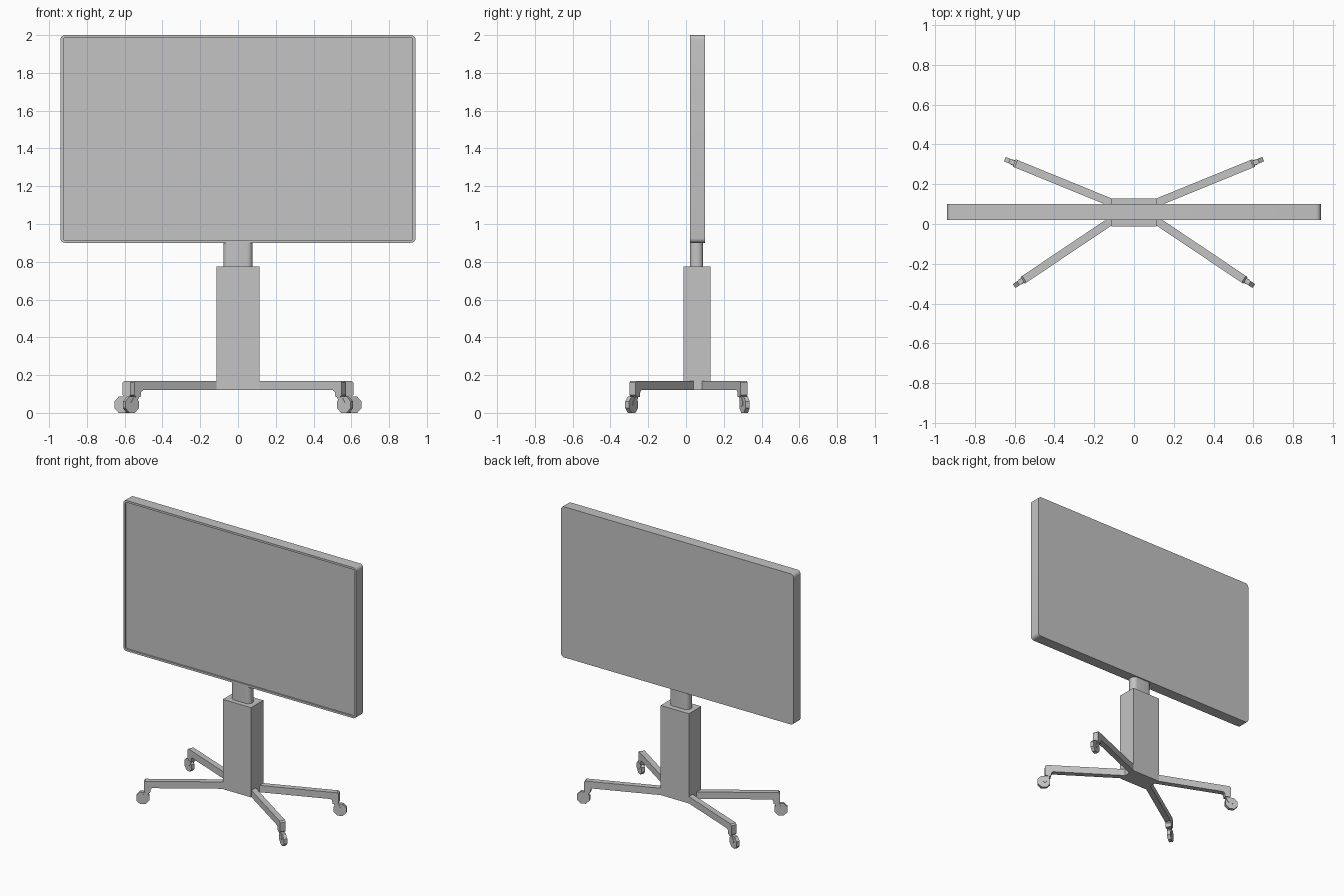
import bpy, bmesh, math
from mathutils import Matrix, Vector

if "Cube" in bpy.data.objects:
    bpy.data.objects.remove(bpy.data.objects["Cube"], do_unlink=True)

grey = bpy.data.materials.new("plain grey")
colour = (0.55, 0.55, 0.55, 1)
grey.diffuse_color = colour
grey.use_nodes = True
grey.node_tree.nodes["Principled BSDF"].inputs["Base Color"].default_value = colour


def finish(bm, name, matrix=None, smooth=False):
    """Turn a bmesh into a named grey object."""
    if matrix:
        bm.transform(matrix)
    bmesh.ops.recalc_face_normals(bm, faces=bm.faces)
    mesh = bpy.data.meshes.new(name)
    bm.to_mesh(mesh)
    bm.free()
    mesh.materials.append(grey)
    obj = bpy.data.objects.new(name, mesh)
    bpy.context.collection.objects.link(obj)
    if smooth:
        bpy.ops.object.select_all(action="DESELECT")
        obj.select_set(True)
        bpy.context.view_layer.objects.active = obj
        bpy.ops.object.shade_smooth_by_angle(angle=math.radians(35))
    return obj


def rounded_box(size, centre, axis=2, radius=0, segments=5):
    """Box with the edges parallel to one axis rounded."""
    bm = bmesh.new()
    bmesh.ops.create_cube(bm, size=1)
    bmesh.ops.scale(bm, vec=size, verts=bm.verts)
    if radius:
        edges = [e for e in bm.edges
                 if abs((e.verts[0].co - e.verts[1].co).normalized()[axis]) > 0.9]
        bmesh.ops.bevel(bm, geom=edges, offset=radius, segments=segments,
                        profile=0.5, affect="EDGES")
    bmesh.ops.translate(bm, vec=centre, verts=bm.verts)
    return bm


def side_plate(profile, width, offset=0):
    """Extrude a profile in local x and z across local y."""
    bm = bmesh.new()
    face = bm.faces.new([bm.verts.new((x, offset - width / 2, z)) for x, z in profile])
    new = bmesh.ops.extrude_face_region(bm, geom=[face])["geom"]
    bmesh.ops.translate(bm, vec=(0, width, 0),
                        verts=[v for v in new if isinstance(v, bmesh.types.BMVert)])
    return bm


# Screen with a narrow rim around the recessed front
bm = rounded_box((1.88, 0.08, 1.1), (0, 0.06, 1.45), axis=1, radius=0.025)
bm.normal_update()
front = min(bm.faces, key=lambda f: f.calc_center_median().y)
bmesh.ops.inset_region(bm, faces=[front], thickness=0.015)
ring = bmesh.ops.extrude_face_region(bm, geom=[front])["geom"]
bmesh.ops.translate(bm, vec=(0, 0.01, 0),
                    verts=[v for v in ring if isinstance(v, bmesh.types.BMVert)])
if front.is_valid:
    bmesh.ops.delete(bm, geom=[front], context="FACES")
finish(bm, "screen", smooth=True)

# Lifting column: outer box and rounded inner tube
finish(rounded_box((0.228, 0.142, 0.655), (0, 0.058, 0.4475)), "column")
finish(rounded_box((0.155, 0.07, 0.2), (0, 0.056, 0.81), radius=0.03), "inner_tube", smooth=True)

# Four legs, each with a turned-down end and a caster
WHEEL_R = 0.043


def build_leg(name, start, wheel, mirror):
    start, wheel = Vector(start), Vector(wheel)
    span = wheel - start
    length = span.length
    place = Matrix.Translation((*start, 0)) @ Matrix.Rotation(math.atan2(span.y, span.x), 4, "Z")
    if mirror:
        place = Matrix.Scale(-1, 4, (1, 0, 0)) @ place
    end = length - 0.008
    arm = [(-0.03, 0.12), (end - 0.055, 0.12), (end - 0.045, 0.112), (end - 0.04, 0.085),
           (end - 0.01, 0.085), (end, 0.095), (end, 0.16), (end - 0.01, 0.17), (-0.03, 0.17)]
    finish(side_plate(arm, 0.04), name + "_leg", place)

    # Fork cheeks on both sides of the wheel
    fork = [(length - 0.045, 0.09), (length - 0.03, 0.055), (length - 0.008, 0.035),
            (length + 0.008, 0.04), (length + 0.008, 0.055), (length - 0.015, 0.09)]
    for side, y in (("inner", -0.0115), ("outer", 0.0115)):
        finish(side_plate(fork, 0.005, y), name + "_" + side + "_fork", place)

    # Eight-sided wheel
    bm = bmesh.new()
    r = WHEEL_R / math.cos(math.pi / 8)
    bmesh.ops.create_cone(bm, cap_ends=True, segments=8, radius1=r, radius2=r, depth=0.024)
    bmesh.ops.rotate(bm, matrix=Matrix.Rotation(math.pi / 8, 3, "Z"), verts=bm.verts)
    if abs(max(v.co.x for v in bm.verts) - WHEEL_R) > 0.001:
        bmesh.ops.rotate(bm, matrix=Matrix.Rotation(math.pi / 8, 3, "Z"), verts=bm.verts)
    bmesh.ops.rotate(bm, matrix=Matrix.Rotation(math.pi / 2, 3, "X"), verts=bm.verts)
    bmesh.ops.translate(bm, vec=(length, 0, WHEEL_R), verts=bm.verts)
    finish(bm, name + "_wheel", place)


for side, mirror in (("left", False), ("right", True)):
    build_leg("back_" + side, (0.115, 0.108), (0.61, 0.31), mirror)
    build_leg("front_" + side, (0.115, 0.015), (0.567, -0.288), mirror)
